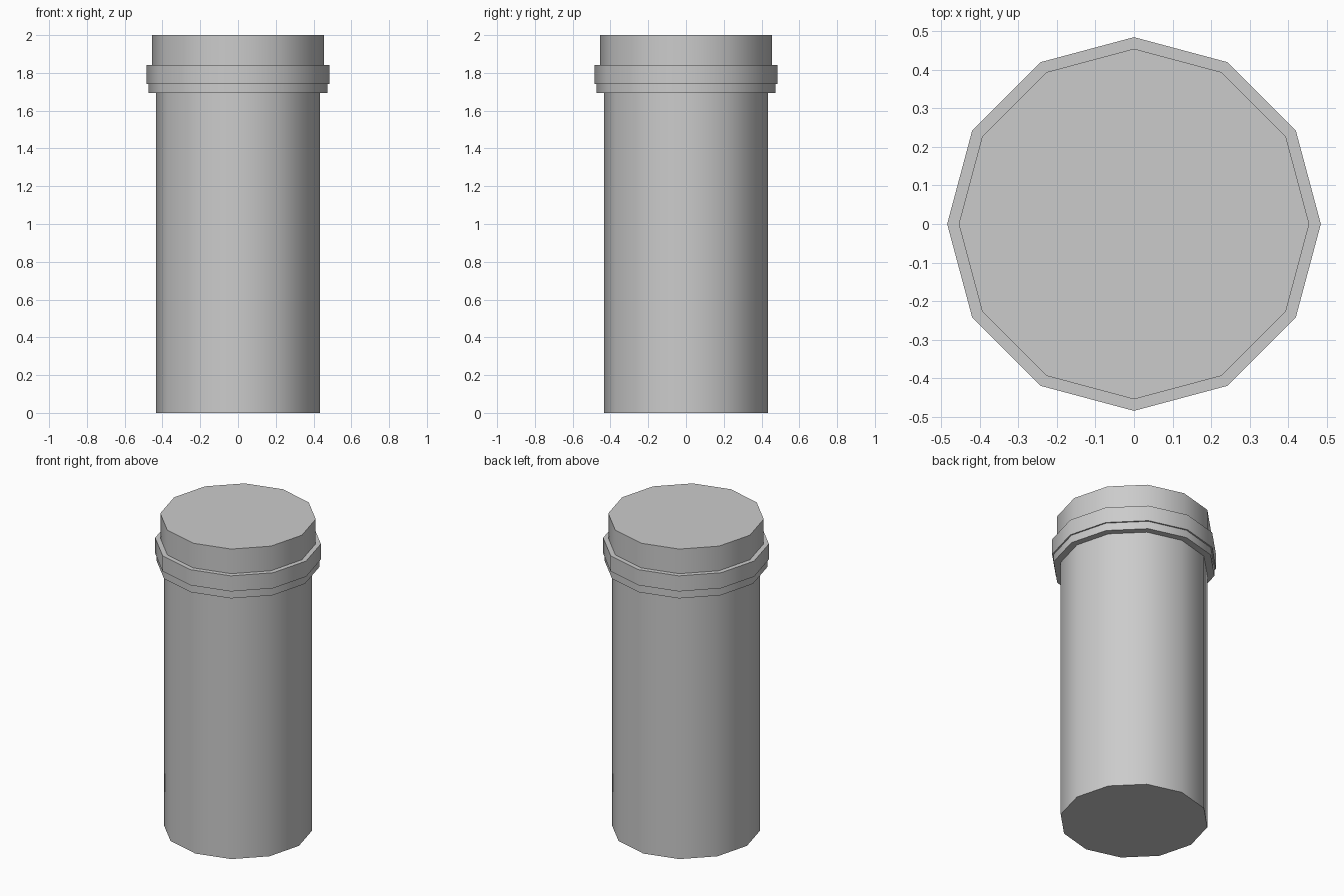
import bpy, bmesh
from math import cos, sin, radians, tau

if "Cube" in bpy.data.objects:
    bpy.data.objects.remove(bpy.data.objects["Cube"])

SIDES = 12


def lathe(name, profile, bottom=False, top=False):
    """Turn an (r, z) profile, listed bottom to top, into a 12-sided shell."""
    bm = bmesh.new()
    rings = [[bm.verts.new((r * cos(tau * i / SIDES), r * sin(tau * i / SIDES), z))
              for i in range(SIDES)] for r, z in profile]
    for a, b in zip(rings, rings[1:]):
        for i in range(SIDES):
            j = (i + 1) % SIDES
            bm.faces.new((a[i], a[j], b[j], b[i]))
    if bottom:
        bm.faces.new(rings[0][::-1])
    if top:
        bm.faces.new(rings[-1])
    mesh = bpy.data.meshes.new(name)
    bm.to_mesh(mesh)
    bm.free()
    obj = bpy.data.objects.new(name, mesh)
    bpy.context.collection.objects.link(obj)
    bpy.ops.object.select_all(action='DESELECT')
    obj.select_set(True)
    bpy.context.view_layer.objects.active = obj
    bpy.ops.object.shade_smooth_by_angle(angle=radians(40))
    return obj


BODY_R, CAP_R = 0.433, 0.454

# tall cylindrical body
lathe("body", [(BODY_R, 0), (BODY_R, 1.693)], bottom=True)

# stepped collar: narrow lower band, wider upper band
lathe("collar", [(BODY_R, 1.693), (0.475, 1.693), (0.475, 1.742),
                 (0.484, 1.742), (0.484, 1.842), (CAP_R, 1.842)])

# flat-topped cap
lathe("cap", [(CAP_R, 1.842), (CAP_R, 2.0)], top=True)
